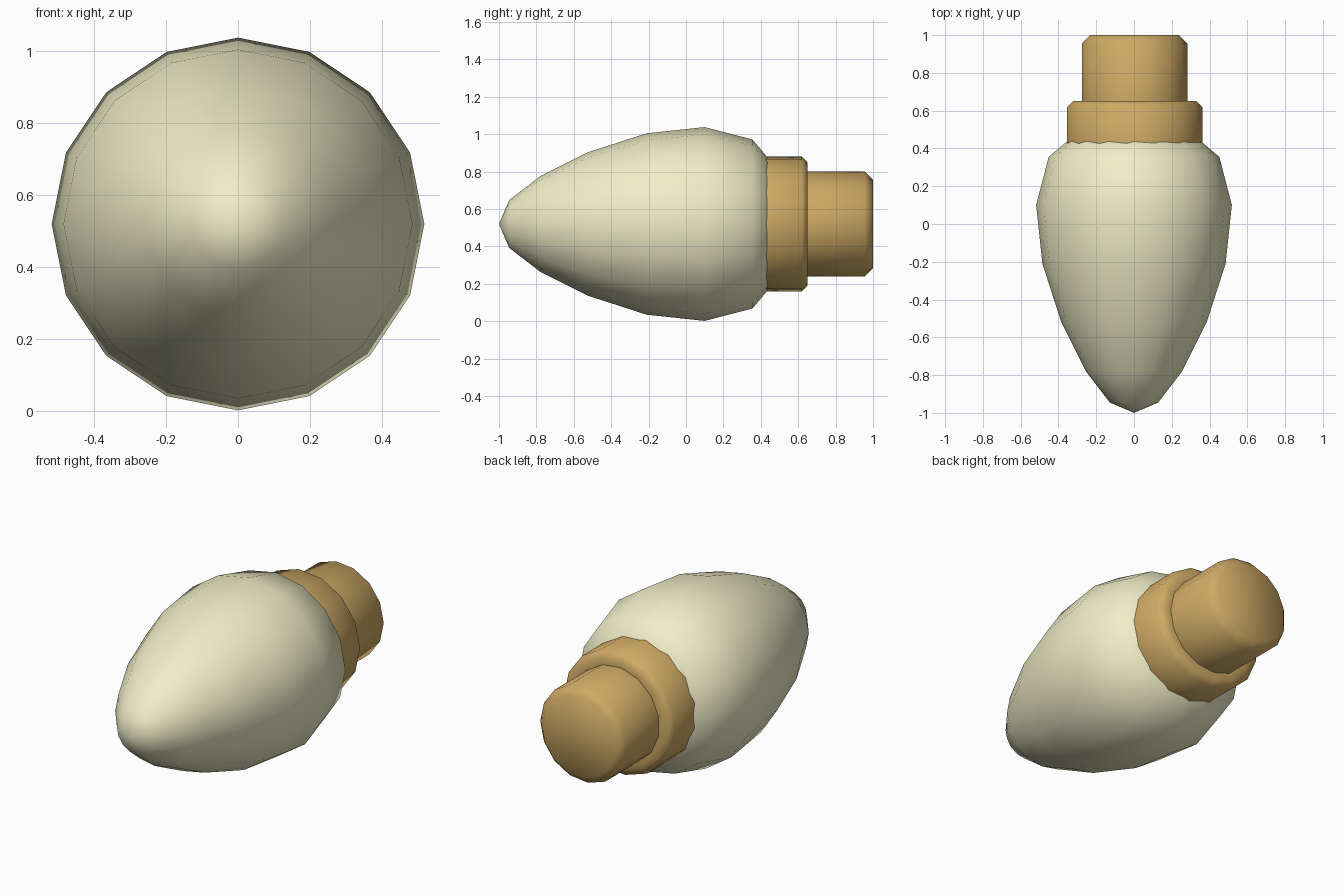
import bpy, bmesh, math

if "Cube" in bpy.data.objects:
    bpy.data.objects.remove(bpy.data.objects["Cube"])

CENTER_Z = 0.52


def material(name, rgb):
    m = bpy.data.materials.new(name)
    m.diffuse_color = (*rgb, 1)
    m.use_nodes = True
    m.node_tree.nodes["Principled BSDF"].inputs["Base Color"].default_value = m.diffuse_color
    return m


def lathe(name, profile, sides, mat, angle):
    """Revolve (y, radius) points around the horizontal y axis; radius 0 makes a pole."""
    bm = bmesh.new()
    rings = []
    for y, r in profile:
        count = sides if r > 0 else 1
        rings.append([bm.verts.new((r * math.cos(2 * math.pi * i / sides), y,
                                    CENTER_Z + r * math.sin(2 * math.pi * i / sides)))
                      for i in range(count)])
    for a, b in zip(rings, rings[1:]):
        for i in range(sides):
            j = (i + 1) % sides
            if len(a) == 1:
                bm.faces.new((a[0], b[i], b[j]))
            elif len(b) == 1:
                bm.faces.new((a[i], b[0], a[j]))
            else:
                bm.faces.new((a[i], b[i], b[j], a[j]))
    for ring in (rings[0], rings[-1]):
        if len(ring) > 1:
            bm.faces.new(ring)
    bmesh.ops.recalc_face_normals(bm, faces=bm.faces)
    mesh = bpy.data.meshes.new(name)
    bm.to_mesh(mesh)
    bm.free()
    mesh.materials.append(mat)
    ob = bpy.data.objects.new(name, mesh)
    bpy.context.collection.objects.link(ob)
    bpy.ops.object.select_all(action='DESELECT')
    ob.select_set(True)
    bpy.context.view_layer.objects.active = ob
    bpy.ops.object.shade_smooth_by_angle(angle=math.radians(angle))
    return ob


# Tapered glass bulb, its rear end tucked into the collar
lathe("glass_bulb",
      [(-1.0, 0), (-0.945, 0.128), (-0.78, 0.255), (-0.52, 0.385), (-0.21, 0.485),
       (0.10, 0.518), (0.355, 0.452), (0.45, 0.34), (0.50, 0.18), (0.52, 0)],
      16, material("glass_cream", (0.87, 0.85, 0.57)), 80)

# Stepped socket: wide collar and narrower bevelled plug
lathe("socket_base",
      [(0.42, 0.362), (0.62, 0.362), (0.65, 0.33), (0.65, 0.282),
       (0.955, 0.282), (1.0, 0.238)],
      15, material("socket_brown", (0.62, 0.40, 0.13)), 60)
